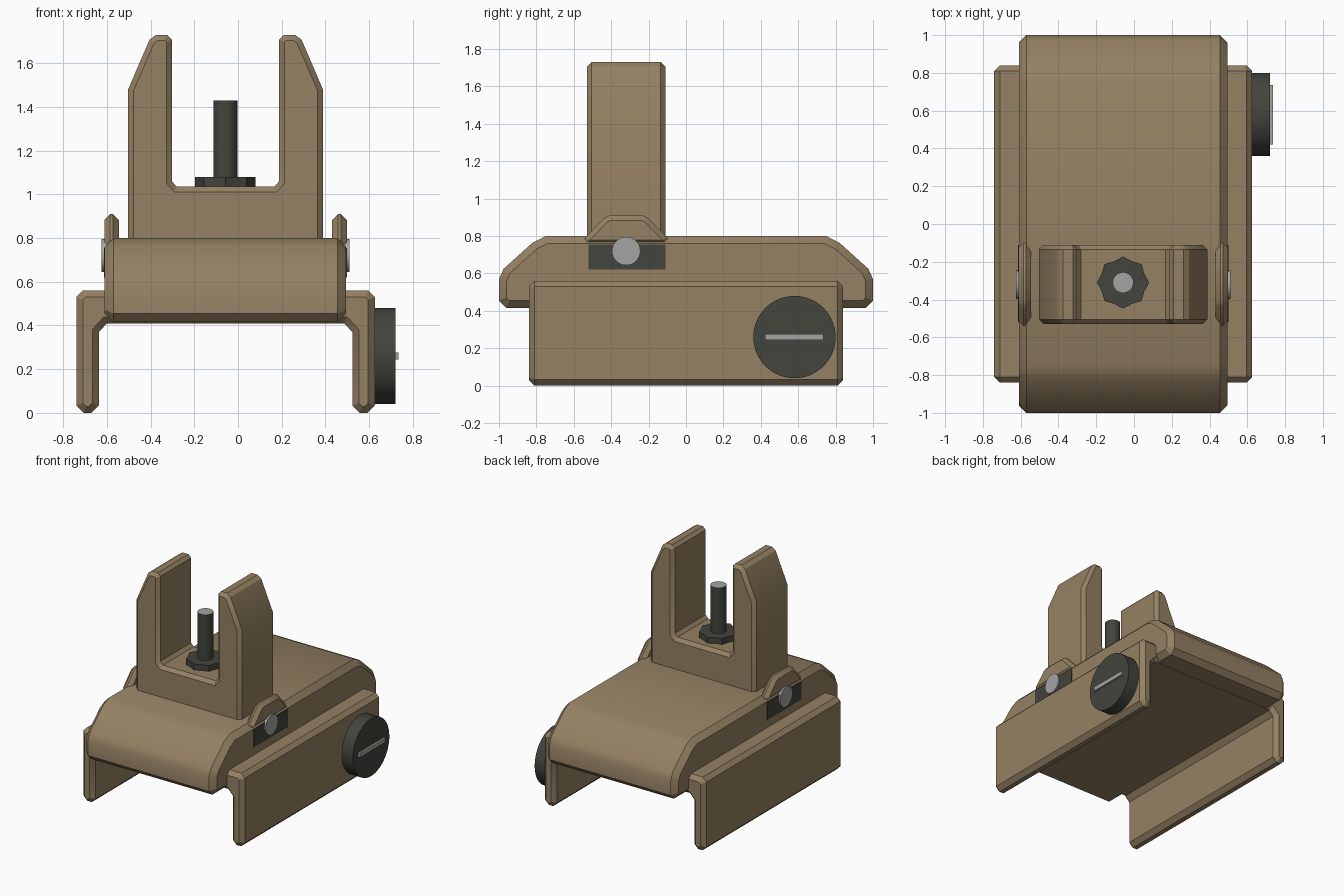
import bpy, bmesh, math
from mathutils import Vector

cube = bpy.data.objects.get("Cube")
if cube:
    bpy.data.objects.remove(cube)

CX = -0.057  # middle of the symmetric parts


def material(name, rgb):
    m = bpy.data.materials.new(name)
    m.use_nodes = True
    m.diffuse_color = (*rgb, 1)
    bsdf = next(n for n in m.node_tree.nodes if n.type == "BSDF_PRINCIPLED")
    bsdf.inputs["Base Color"].default_value = (*rgb, 1)
    bsdf.inputs["Roughness"].default_value = 0.6
    return m


TAN = material("tan", (0.30, 0.22, 0.125))
DARK = material("dark_gunmetal", (0.055, 0.058, 0.046))
GREY = material("light_grey", (0.37, 0.37, 0.37))


def prism(name, profile, axis, lo, hi, mat, bevel=0):
    """Extrude a 2D profile along x (profile in yz), y (xz) or z (xy), chamfering both ends."""
    place = {"x": lambda a, b, d: Vector((d, a, b)),
             "y": lambda a, b, d: Vector((a, d, b)),
             "z": lambda a, b, d: Vector((a, b, d))}[axis]
    bm = bmesh.new()
    start = bm.faces.new([bm.verts.new(place(a, b, lo)) for a, b in profile])
    geom = bmesh.ops.extrude_face_region(bm, geom=[start], use_keep_orig=True)["geom"]
    end = next(g for g in geom if isinstance(g, bmesh.types.BMFace))
    bmesh.ops.translate(bm, verts=end.verts[:], vec=place(0, 0, hi - lo))
    bmesh.ops.recalc_face_normals(bm, faces=bm.faces[:])
    if bevel:
        rims = list(set(start.edges) | set(end.edges))
        bmesh.ops.bevel(bm, geom=rims, offset=bevel, segments=1,
                        profile=0.5, affect="EDGES")
    mesh = bpy.data.meshes.new(name)
    bm.to_mesh(mesh)
    bm.free()
    mesh.materials.append(mat)
    ob = bpy.data.objects.new(name, mesh)
    bpy.context.collection.objects.link(ob)
    bpy.ops.object.select_all(action="DESELECT")
    ob.select_set(True)
    bpy.context.view_layer.objects.active = ob
    bpy.ops.object.shade_smooth_by_angle(angle=math.radians(30))
    return ob


def mirrored(half, centre=0.0):
    """Close a half profile by reflecting it about its first coordinate."""
    return half + [(2 * centre - a, b) for a, b in reversed(half)]


def circle(a, b, r, n=40):
    return [(a + r * math.cos(math.tau * i / n), b + r * math.sin(math.tau * i / n))
            for i in range(n)]


def rect(a0, a1, b0, b1):
    return [(a0, b0), (a1, b0), (a1, b1), (a0, b1)]


# Main body with rounded ends
body = mirrored([(-0.96, 0.415), (-1, 0.455), (-1, 0.57), (-0.975, 0.625),
                 (-0.82, 0.765), (-0.75, 0.8)])
prism("body", body, "x", -0.61, 0.495, TAN, 0.04)

# Clamp base: channel section with two side rails
base = mirrored([(-0.60, 0.41), (-0.637, 0.37), (-0.637, 0.033), (-0.67, 0),
                 (-0.707, 0), (-0.74, 0.033), (-0.74, 0.53), (-0.71, 0.56)], CX)
prism("clamp_base", base, "y", -0.84, 0.84, TAN, 0.03)

# Forked tower with two guard posts
tower = mirrored([(-0.28, 1.035), (-0.302, 1.06), (-0.302, 1.708), (-0.324, 1.73),
                  (-0.375, 1.73), (-0.405, 1.708), (-0.503, 1.48), (-0.503, 0.74)], CX)
prism("guard_tower", tower, "y", -0.53, -0.11, TAN, 0.025)

# Hinge ears, latch plates and pivot pins on both sides
ear = mirrored([(-0.54, 0.755), (-0.54, 0.79), (-0.44, 0.895), (-0.41, 0.91)], -0.32)
for side, s in (("left", 1), ("right", -1)):
    def span(a, b):
        return sorted((CX + s * a, CX + s * b))
    prism(side + "_hinge_ear", ear, "x", *span(0.488, 0.555), TAN, 0.027)
    prism(side + "_latch_plate", rect(-0.52, -0.11, 0.62, 0.755), "x",
          *span(0.54, 0.556), DARK)
    prism(side + "_pivot_pin", circle(-0.32, 0.72, 0.076), "x",
          *span(0.52, 0.568), GREY)

# Notched adjustment nut and sight post with a bright tip
nut = []
for i in range(16):
    r = 0.138 if i % 2 == 0 else 0.122
    t = math.tau * i / 16
    nut.append((-0.058 + r * math.cos(t), -0.31 + r * math.sin(t)))
prism("adjustment_nut", nut, "z", 1.02, 1.08, DARK)
post = prism("sight_post", circle(-0.058, -0.31, 0.055, 32), "z", 1.03, 1.43, DARK)
post.data.materials.append(GREY)
for face in post.data.polygons:
    if face.normal.z > 0.9:
        face.material_index = 1

# Clamp knob with a raised bar
prism("clamp_knob", circle(0.58, 0.26, 0.22, 64), "x", 0.60, 0.72, DARK)
prism("knob_bar", rect(0.422, 0.735, 0.245, 0.277), "x", 0.71, 0.735, GREY)
